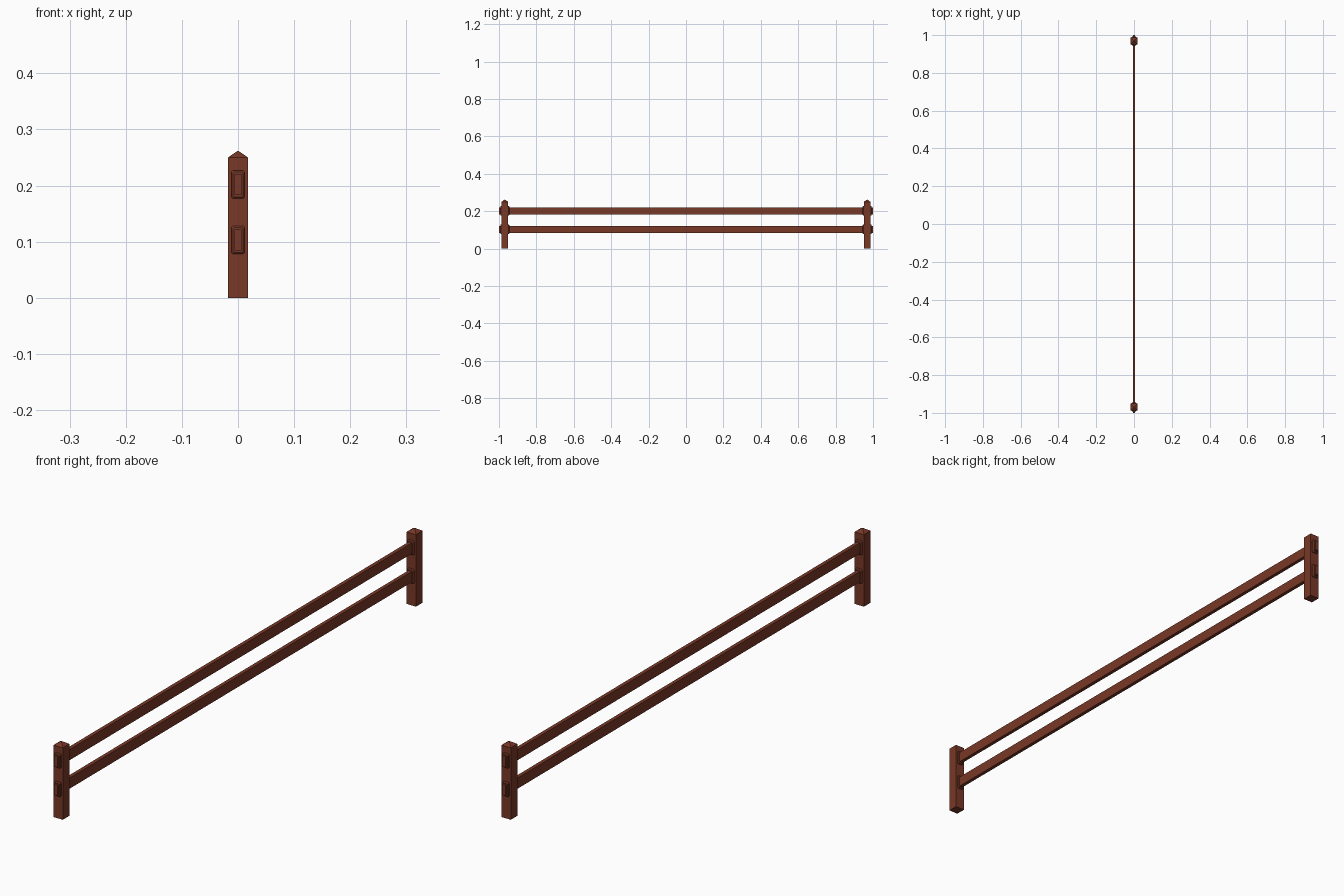
import bpy, bmesh

if "Cube" in bpy.data.objects:
    bpy.data.objects.remove(bpy.data.objects["Cube"])

mat = bpy.data.materials.new("red_brown_wood")
mat.diffuse_color = (0.19, 0.04, 0.02, 1)
mat.use_nodes = True
mat.node_tree.nodes["Principled BSDF"].inputs["Base Color"].default_value = mat.diffuse_color


def loft(name, rings, cap_end=True):
    """Bridge matching rings of points and cap both ends."""
    bm = bmesh.new()
    loops = [[bm.verts.new(p) for p in ring] for ring in rings]
    for a, b in zip(loops, loops[1:]):
        n = len(a)
        for i in range(n):
            bm.faces.new((a[i], a[(i + 1) % n], b[(i + 1) % n], b[i]))
    bm.faces.new(loops[0])
    bm.faces.new(loops[-1])
    bmesh.ops.remove_doubles(bm, verts=bm.verts, dist=1e-5)
    bmesh.ops.recalc_face_normals(bm, faces=bm.faces)
    mesh = bpy.data.meshes.new(name)
    bm.to_mesh(mesh)
    bm.free()
    mesh.materials.append(mat)
    obj = bpy.data.objects.new(name, mesh)
    bpy.context.collection.objects.link(obj)
    return obj


def square(cy, h, z):
    return [(-h, cy - h, z), (h, cy - h, z), (h, cy + h, z), (-h, cy + h, z)]


def octagon(y, hx, hz, cz, c):
    pts = [(-hx + c, -hz), (hx - c, -hz), (hx, -hz + c), (hx, hz - c),
           (hx - c, hz), (-hx + c, hz), (-hx, hz - c), (-hx, -hz + c)]
    return [(x, y, cz + z) for x, z in pts]


def rect(y, hx, hz, cz):
    return [(-hx, y, cz - hz), (hx, y, cz - hz), (hx, y, cz + hz), (-hx, y, cz + hz)]


POST_Y, POST_H = 0.969, 0.018
RAILS = {"lower": 0.103, "upper": 0.202}

for side, s in (("front", -1), ("back", 1)):
    # Square post with a low pyramid top
    cy = s * POST_Y
    loft(side + "_post", [square(cy, POST_H, 0), square(cy, POST_H, 0.25),
                          square(cy, 0.0002, 0.262)])
    # Bevelled collars running through the post around each rail
    for level, z in RAILS.items():
        e = POST_H + 0.006
        loft(f"{side}_{level}_collar",
             [octagon(cy - e, 0.009, 0.022, z, 0.002),
              octagon(cy - e + 0.003, 0.012, 0.025, z, 0.003),
              octagon(cy + e - 0.003, 0.012, 0.025, z, 0.003),
              octagon(cy + e, 0.009, 0.022, z, 0.002)])

# Long rails passing through both posts
for level, z in RAILS.items():
    loft(level + "_rail", [rect(-1, 0.0065, 0.0185, z), rect(1, 0.0065, 0.0185, z)])
